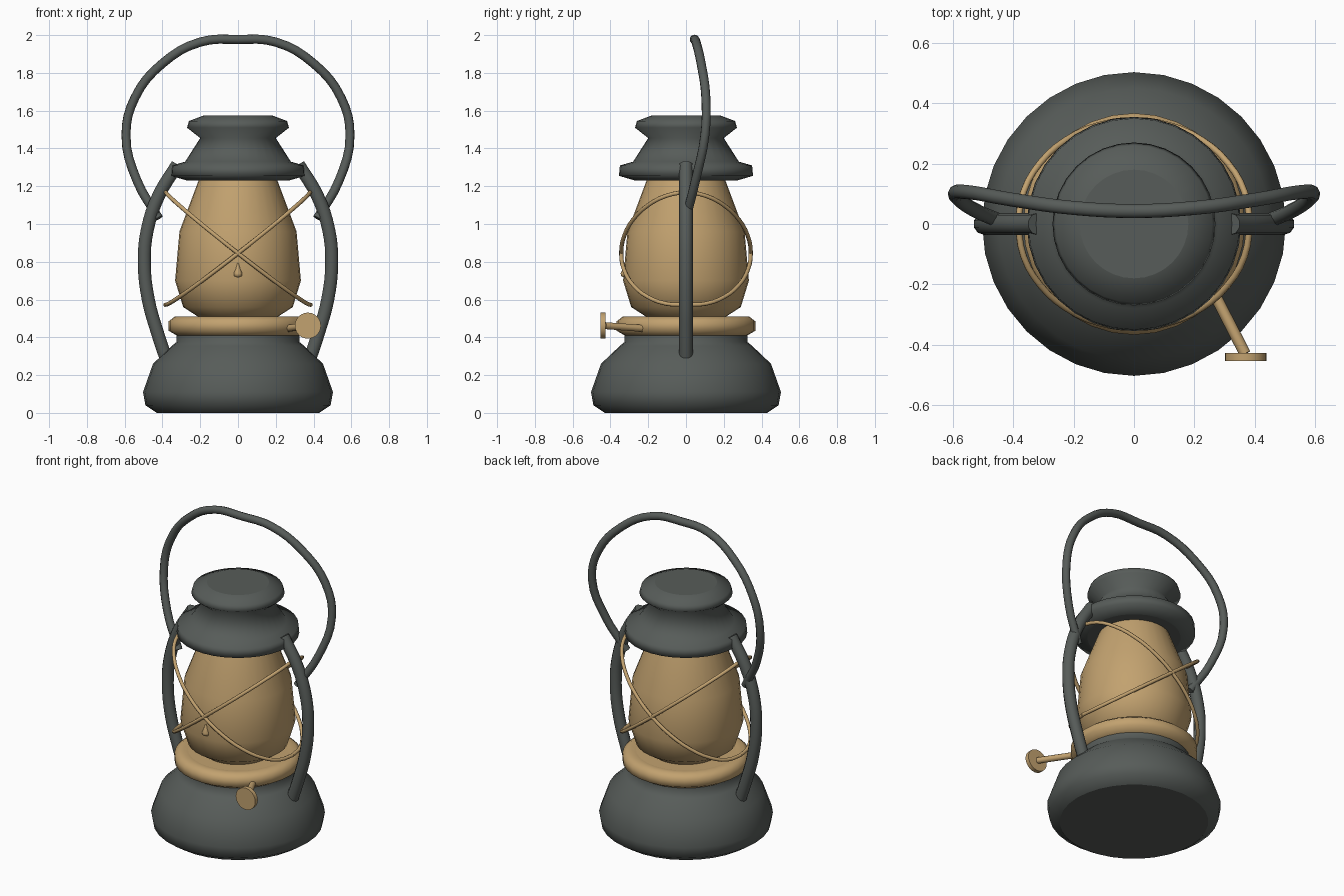
import bpy, bmesh
from math import sin, cos, pi
from mathutils import Vector

cube = bpy.data.objects.get("Cube")
if cube:
    bpy.data.objects.remove(cube)


def material(name, rgb):
    m = bpy.data.materials.new(name)
    m.use_nodes = True
    m.diffuse_color = (*rgb, 1)
    m.node_tree.nodes["Principled BSDF"].inputs["Base Color"].default_value = (*rgb, 1)
    return m


DARK = material("dark grey metal", (0.095, 0.107, 0.1))
TAN = material("warm brass", (0.54, 0.36, 0.16))


def link(name, mesh, mat):
    mesh.materials.clear()
    mesh.materials.append(mat)
    ob = bpy.data.objects.new(name, mesh)
    bpy.context.collection.objects.link(ob)
    return ob


def lathe(name, profile, mat, sides=32):
    """Turn (radius, z) points about z, with flat caps at both ends."""
    bm = bmesh.new()
    rings = [[bm.verts.new((r * cos(2 * pi * i / sides), r * sin(2 * pi * i / sides), z))
              for i in range(sides)] for r, z in profile]
    for low, high in zip(rings, rings[1:]):
        for i in range(sides):
            j = (i + 1) % sides
            bm.faces.new((low[i], low[j], high[j], high[i])).smooth = True
    for cap in (rings[0][::-1], rings[-1]):
        for edge in bm.faces.new(cap).edges:
            edge.smooth = False
    mesh = bpy.data.meshes.new(name)
    bm.to_mesh(mesh)
    bm.free()
    return link(name, mesh, mat)


def tube(name, points, radius, mat, steps=4, ring=3):
    """Round bar along a smooth path, turned into a mesh."""
    cu = bpy.data.curves.new(name, "CURVE")
    cu.dimensions = "3D"
    cu.bevel_depth, cu.bevel_resolution = radius, ring
    cu.resolution_u, cu.use_fill_caps = steps, True
    sp = cu.splines.new("BEZIER")
    sp.bezier_points.add(len(points) - 1)
    for bp, p in zip(sp.bezier_points, points):
        bp.co = p
        bp.handle_left_type = bp.handle_right_type = "AUTO"
    temp = bpy.data.objects.new(name + "_path", cu)
    bpy.context.collection.objects.link(temp)
    graph = bpy.context.evaluated_depsgraph_get()
    mesh = bpy.data.meshes.new_from_object(temp.evaluated_get(graph))
    bpy.data.objects.remove(temp)
    for poly in mesh.polygons:
        poly.use_smooth = len(poly.vertices) == 4
    return link(name, mesh, mat)


# Fuel tank, burner collar, globe and chimney cap
lathe("fuel_tank", [(0.43, 0), (0.49, 0.04), (0.503, 0.11), (0.45, 0.26),
                    (0.35, 0.355), (0.325, 0.375), (0.325, 0.42)], DARK)
lathe("burner_collar", [(0.325, 0.41), (0.367, 0.435), (0.367, 0.485),
                        (0.335, 0.51), (0.29, 0.505)], TAN)
lathe("globe", [(0.2, 0.5), (0.22, 0.515), (0.29, 0.56), (0.333, 0.7),
                (0.31, 0.96), (0.205, 1.24)], TAN)
lathe("chimney_cap", [(0.27, 1.23), (0.355, 1.255), (0.35, 1.31), (0.28, 1.33),
                      (0.2, 1.455), (0.27, 1.51), (0.26, 1.545), (0.18, 1.575)], DARK)

# Side pipes
for side, sx in (("left", 1), ("right", -1)):
    path = [(0.32, 1.315), (0.42, 1.15), (0.48, 0.97), (0.496, 0.8),
            (0.475, 0.6), (0.425, 0.42), (0.375, 0.27)]
    tube(side + "_pipe", [(sx * x, 0, z) for x, z in path], 0.036, DARK)

# Carrying handle, leaning back and sagging forward at the top
half = [(0.42, 0, 1.03), (0.535, 0.05, 1.23), (0.593, 0.1, 1.47), (0.545, 0.105, 1.67),
        (0.4, 0.08, 1.85), (0.2, 0.053, 1.963)]
tube("carrying_handle", half + [(0, 0.043, 1.977)] + [(-x, y, z) for x, y, z in half[::-1]],
     0.024, DARK)

# Crossed guard wires, front and back
for face, sy in (("front", -1), ("back", 1)):
    for slope in (1, -1):
        arc = [i * pi / 10 for i in range(11)]
        tube(face + ("_rising_wire" if slope > 0 else "_falling_wire"),
             [(0.385 * cos(a), sy * 0.343 * sin(a), 0.872 - 0.027 * sin(a) + slope * 0.3 * cos(a))
              for a in arc], 0.011, TAN, steps=3, ring=2)

# Small drop on the front of the globe
drop = lathe("globe_drop", [(0.008, 0), (0.022, 0.008), (0.024, 0.022),
                            (0.013, 0.045), (0.003, 0.08)], TAN, 12)
drop.location = (0, -0.322, 0.717)

# Wick knob and its stem
knob = lathe("wick_knob", [(0.069, 0), (0.069, 0.026)], TAN, 24)
knob.rotation_euler = (pi / 2, 0, 0)
knob.location = (0.37, -0.427, 0.462)
start, end = Vector((0.25, -0.2, 0.445)), Vector((0.368, -0.43, 0.462))
tube("knob_stem", [start, end], 0.019, TAN, steps=1)
